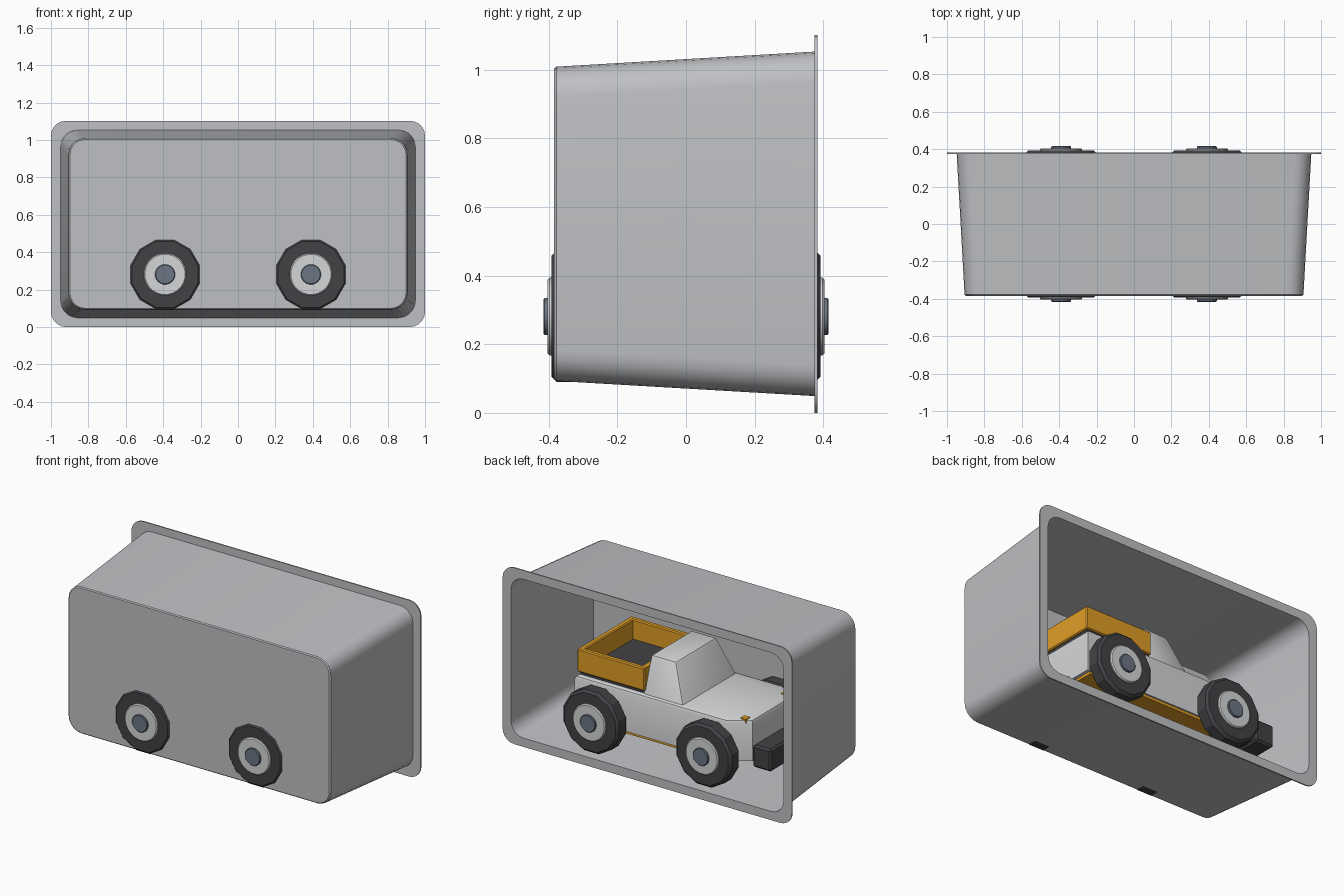
import bpy, bmesh, math
from mathutils import Matrix

if "Cube" in bpy.data.objects:
    bpy.data.objects.remove(bpy.data.objects["Cube"])


def material(name, rgb):
    m = bpy.data.materials.new(name)
    m.diffuse_color = (*rgb, 1)
    m.use_nodes = True
    m.node_tree.nodes["Principled BSDF"].inputs["Base Color"].default_value = m.diffuse_color
    return m


TRAY = material("tray grey", (0.52, 0.53, 0.55))
PAINT = material("light grey paint", (0.66, 0.67, 0.68))
ORANGE = material("orange", (0.74, 0.34, 0.02))
DARK = material("dark rubber", (0.055, 0.055, 0.062))
STEEL = material("blue grey steel", (0.15, 0.18, 0.23))


def finish(bm, name, mat, smooth=None):
    bmesh.ops.recalc_face_normals(bm, faces=bm.faces[:])
    me = bpy.data.meshes.new(name)
    bm.to_mesh(me)
    bm.free()
    me.materials.append(mat)
    ob = bpy.data.objects.new(name, me)
    bpy.context.collection.objects.link(ob)
    if smooth:
        bpy.ops.object.select_all(action='DESELECT')
        ob.select_set(True)
        bpy.context.view_layer.objects.active = ob
        bpy.ops.object.shade_smooth_by_angle(angle=math.radians(smooth))
    return ob


def bevel(bm, edges, width, seg=1):
    bmesh.ops.bevel(bm, geom=edges, offset=width, segments=seg,
                    affect='EDGES', profile=0.5)


def box(name, mat, x, y, z, bev=0.0, seg=1):
    bm = bmesh.new()
    bmesh.ops.create_cube(bm, size=1)
    for v in bm.verts:
        for i, r in enumerate((x, y, z)):
            v.co[i] = r[0] if v.co[i] < 0 else r[1]
    if bev:
        bevel(bm, bm.edges[:], bev, seg)
    return finish(bm, name, mat)


def drum(name, mat, x, y0, y1, z, radius, sides, bev):
    """Cylinder along y with bevelled end rims."""
    bm = bmesh.new()
    turn = (Matrix.Translation((x, (y0 + y1) / 2, z))
            @ Matrix.Rotation(math.pi / 2, 4, 'X')
            @ Matrix.Rotation(math.pi / sides, 4, 'Z'))
    bmesh.ops.create_cone(bm, cap_ends=True, segments=sides, radius1=radius,
                          radius2=radius, depth=abs(y1 - y0), matrix=turn)
    if bev:
        ends = [e for e in bm.edges
                if abs(e.verts[0].co.y - e.verts[1].co.y) < 1e-5]
        bevel(bm, ends, bev)
    return finish(bm, name, mat, 25)


# Thin tapered tray, open at the back, with a flat flange round the opening
def rounded_ring(bm, y, hx, hz, r, seg=5, cz=0.551):
    verts = []
    for k, (sx, sz) in enumerate(((1, 1), (-1, 1), (-1, -1), (1, -1))):
        for i in range(seg + 1):
            a = math.pi / 2 * (k + i / seg)
            verts.append(bm.verts.new((sx * (hx - r) + r * math.cos(a), y,
                                       cz + sz * (hz - r) + r * math.sin(a))))
    return verts


bm = bmesh.new()
profile = ((-0.384, 0.899, 0.452, 0.085), (-0.378, 0.906, 0.458, 0.09),
           (0.375, 0.948, 0.502, 0.09), (0.375, 1.0, 0.551, 0.08),
           (0.383, 1.0, 0.551, 0.08), (0.383, 0.942, 0.496, 0.085),
           (-0.374, 0.900, 0.452, 0.085))
rings = [rounded_ring(bm, *p) for p in profile]
for a, b in zip(rings, rings[1:]):
    for i in range(len(a)):
        j = (i + 1) % len(a)
        bm.faces.new((a[i], a[j], b[j], b[i]))
bm.faces.new(rings[0])
bm.faces.new(rings[-1])
finish(bm, "display_tray", TRAY, 25)

# Wheels
for end, x in (("front", -0.39), ("rear", 0.39)):
    for side, s in (("left", -1), ("right", 1)):
        tag = f"{end}_{side}"
        drum(f"tyre_{tag}", DARK, x, s * 0.295, s * 0.392, 0.281, 0.198, 12, 0.015)
        drum(f"wheel_rim_{tag}", PAINT, x, s * 0.36, s * 0.404, 0.281, 0.114, 24, 0.006)
        drum(f"hub_{tag}", STEEL, x, s * 0.37, s * 0.416, 0.281, 0.054, 20, 0.004)
    drum(f"axle_{end}", DARK, x, -0.30, 0.30, 0.281, 0.04, 12, 0)

# Truck body: rounded slab with strongly clipped front corners
bm = bmesh.new()
outline = ((0.57, 0.285), (-0.47, 0.285), (-0.60, 0.20))
pts = list(outline) + [(x, -y) for x, y in reversed(outline)]
base = bm.faces.new([bm.verts.new((x, y, 0.23)) for x, y in pts])
ext = bmesh.ops.extrude_face_region(bm, geom=[base])
for v in ext['geom']:
    if isinstance(v, bmesh.types.BMVert):
        v.co.z = 0.487
bm.normal_update()
bevel(bm, [e for e in bm.edges if min(v.co.z for v in e.verts) > 0.4], 0.022, 2)
finish(bm, "truck_body", PAINT, 25)

# Orange under panel and lamps
box("under_panel", ORANGE, (-0.50, 0.55), (-0.275, 0.275), (0.213, 0.235))
for side, s in (("left", -1), ("right", 1)):
    ys = sorted((s * 0.18, s * 0.22))
    box(f"lamp_{side}", ORANGE, (-0.57, -0.53), ys, (0.38, 0.491))

# Dark chassis and bumper
box("chassis", DARK, (-0.68, 0.58), (-0.13, 0.13), (0.185, 0.265), 0.015)
box("front_bumper", DARK, (-0.78, -0.65), (-0.275, 0.275), (0.235, 0.375), 0.012)
box("bumper_mount", DARK, (-0.67, -0.55), (-0.2, 0.2), (0.245, 0.31))

# Cab: box tapering to a smaller roof, with a raked windscreen
bm = bmesh.new()
bmesh.ops.create_cube(bm, size=1)
for v in bm.verts:
    top, back, s = v.co.z > 0, v.co.x > 0, math.copysign(1, v.co.y)
    v.co = ((0.10 if top else 0.11) if back else (-0.07 if top else -0.165),
            s * (0.20 if top else 0.265), 0.708 if top else 0.48)
bevel(bm, [e for e in bm.edges if max(v.co.z for v in e.verts) > 0.6], 0.012, 2)
finish(bm, "cab", PAINT, 25)

# Cargo bed: open orange box over a dark floor
box("bed_base", DARK, (0.10, 0.552), (-0.255, 0.255), (0.48, 0.525))
box("tailgate", ORANGE, (0.53, 0.565), (-0.268, 0.268), (0.505, 0.648), 0.006)
for side, s in (("left", -1), ("right", 1)):
    ys = sorted((s * 0.235, s * 0.268))
    box(f"bed_wall_{side}", ORANGE, (0.10, 0.56), ys, (0.505, 0.648), 0.006)
box("bed_front", ORANGE, (0.10, 0.13), (-0.25, 0.25), (0.505, 0.648))
